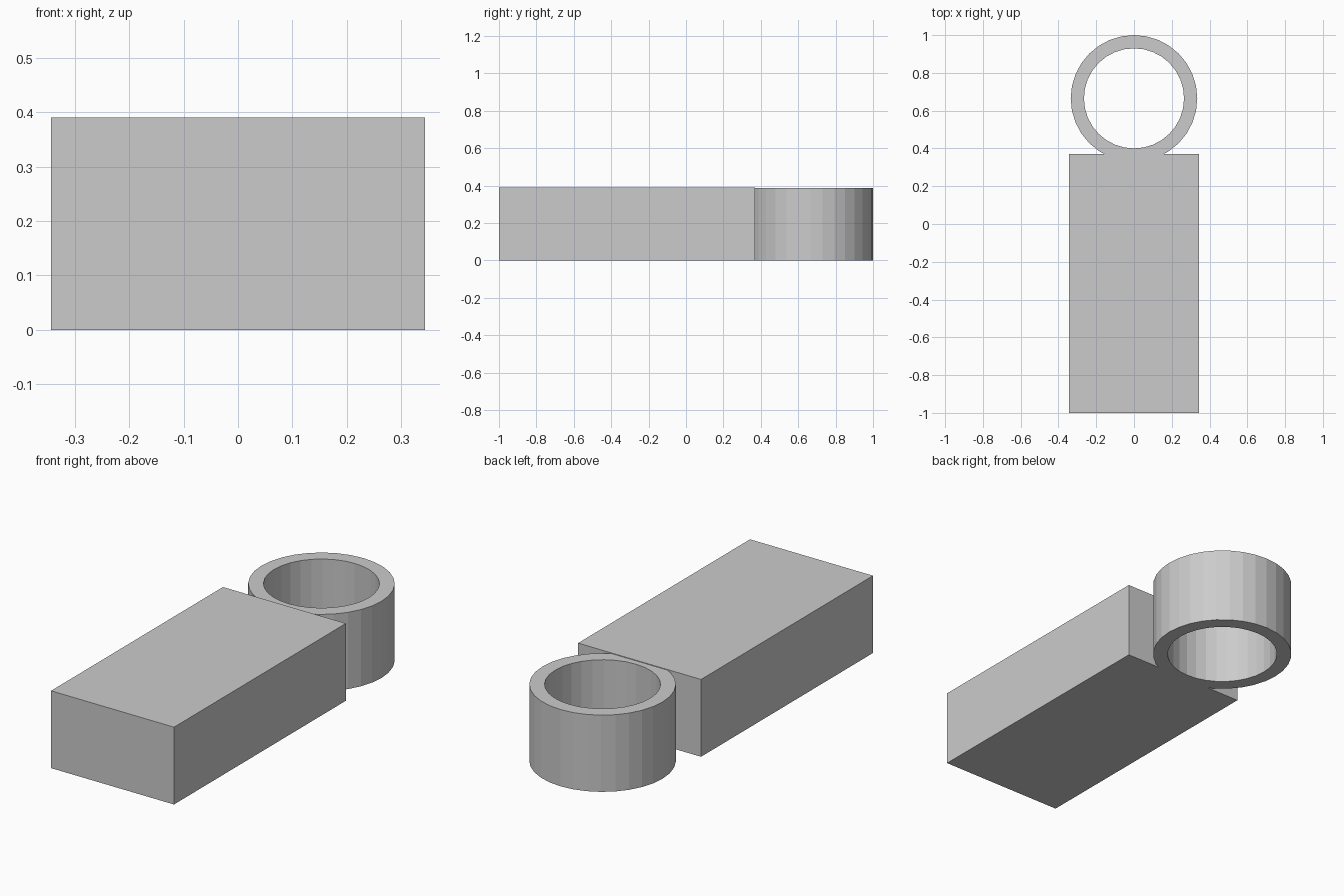
import bpy, bmesh
from math import cos, sin, tau

cube = bpy.data.objects.get("Cube")
if cube:
    bpy.data.objects.remove(cube, do_unlink=True)

grey = bpy.data.materials.new("light grey")
grey.use_nodes = True
colour = (0.6, 0.6, 0.6, 1)
grey.diffuse_color = colour
grey.node_tree.nodes["Principled BSDF"].inputs["Base Color"].default_value = colour


def add_object(name, bm):
    bmesh.ops.recalc_face_normals(bm, faces=bm.faces)
    mesh = bpy.data.meshes.new(name)
    bm.to_mesh(mesh)
    bm.free()
    mesh.materials.append(grey)
    obj = bpy.data.objects.new(name, mesh)
    bpy.context.collection.objects.link(obj)
    return obj


# Rectangular body
WIDTH, HEIGHT, FRONT, BACK = 0.686, 0.39, -1.0, 0.37
bm = bmesh.new()
bmesh.ops.create_cube(bm, size=1)
bmesh.ops.scale(bm, vec=(WIDTH, BACK - FRONT, HEIGHT), verts=bm.verts)
bmesh.ops.translate(bm, vec=(0, (FRONT + BACK) / 2, HEIGHT / 2), verts=bm.verts)
add_object("body", bm)

# Faceted ring set into the back of the body, a touch lower than its top
SIDES, OUTER, INNER, CENTRE_Y, RING_HEIGHT = 32, 0.335, 0.265, 0.665, 0.387
profile = [(OUTER, 0), (OUTER, RING_HEIGHT), (INNER, RING_HEIGHT), (INNER, 0)]
bm = bmesh.new()
loops = []
for i in range(SIDES):
    a = tau * i / SIDES
    loops.append([bm.verts.new((r * cos(a), CENTRE_Y + r * sin(a), z)) for r, z in profile])
for i, here in enumerate(loops):
    after = loops[(i + 1) % SIDES]
    for j in range(len(profile)):
        k = (j + 1) % len(profile)
        bm.faces.new((here[j], after[j], after[k], here[k]))
add_object("ring", bm)
